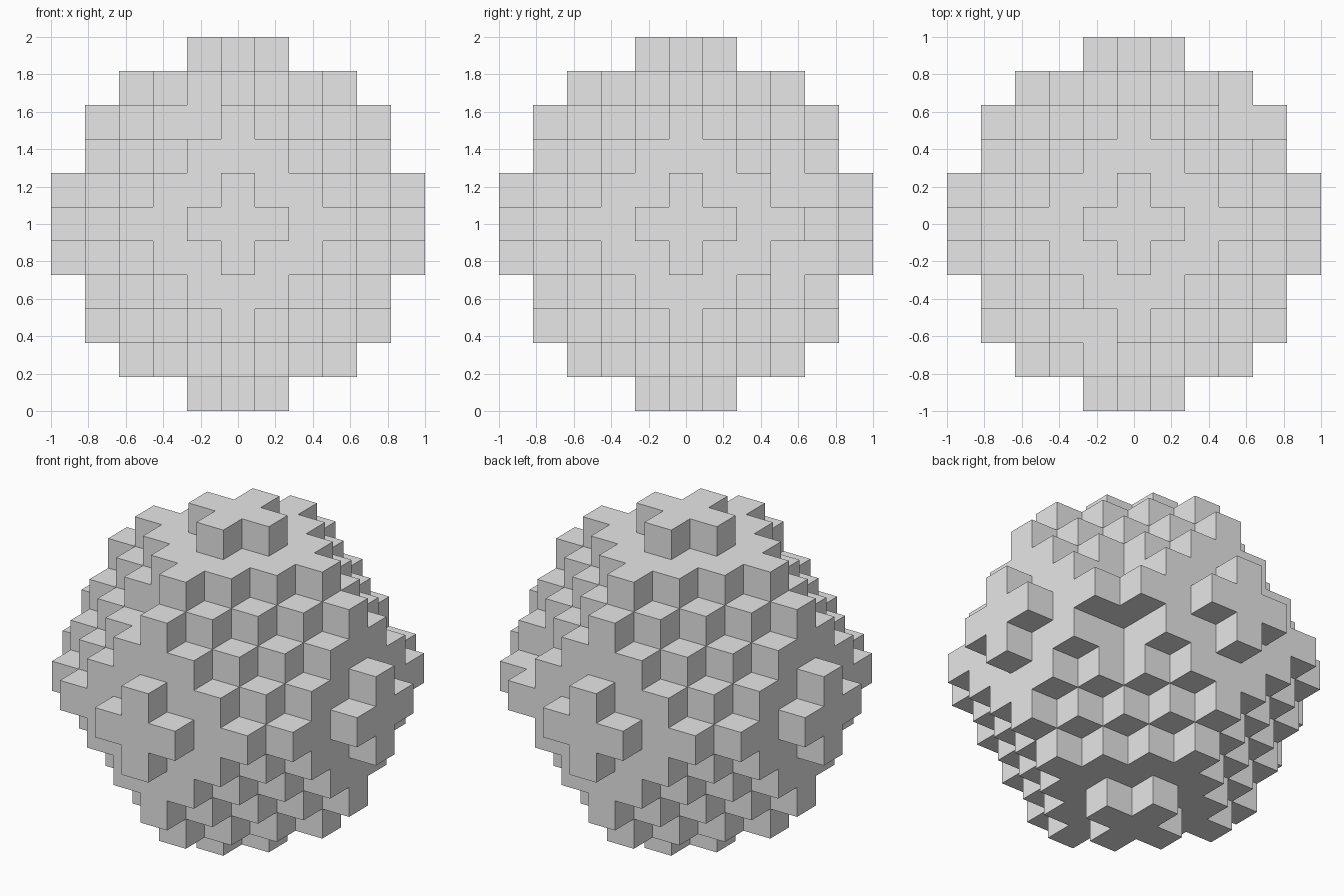
import bpy
import bmesh
from mathutils import Vector

cube = bpy.data.objects.get("Cube")
if cube:
    bpy.data.objects.remove(cube, do_unlink=True)

RADIUS = 5                       # cells on each side of the centre cell
CELL = 2 / (2 * RADIUS + 1)
CHIPPED = {(3, 3, 1), (3, 3, -1), (-1, -3, 3)}   # single blocks left out


def filled(cell):
    """Rounded octahedron: a ball cut by eight diagonal planes."""
    in_ball = sum(c * c for c in cell) <= RADIUS * RADIUS + 1
    in_octahedron = sum(abs(c) for c in cell) <= RADIUS + 2
    return in_ball and in_octahedron and tuple(cell) not in CHIPPED


def add_face(bm, cell, axis, sign):
    """One outward square on the given side of a block."""
    normal, u, v = (Vector([float(i == (axis + n) % 3) for i in range(3)])
                    for n in range(3))
    middle = Vector(cell) + normal * sign / 2
    corners = [middle + (u * a + v * b) / 2
               for a, b in ((-1, -1), (1, -1), (1, 1), (-1, 1))]
    bm.faces.new([bm.verts.new(c * CELL + Vector((0, 0, 1)))
                  for c in corners[::sign]])


# Outer skin of the stacked blocks
bm = bmesh.new()
span = range(-RADIUS, RADIUS + 1)
for cell in ((x, y, z) for x in span for y in span for z in span):
    if not filled(cell):
        continue
    for axis in range(3):
        for sign in (-1, 1):
            neighbour = list(cell)
            neighbour[axis] += sign
            if not filled(neighbour):
                add_face(bm, cell, axis, sign)
bmesh.ops.remove_doubles(bm, verts=bm.verts, dist=CELL / 100)

mesh = bpy.data.meshes.new("block_ball")
bm.to_mesh(mesh)
bm.free()
ball = bpy.data.objects.new("block_ball", mesh)
bpy.context.collection.objects.link(ball)

# Plain grey
grey = bpy.data.materials.new("light_grey")
grey.use_nodes = True
colour = (0.8, 0.8, 0.8, 1)
grey.diffuse_color = colour
grey.node_tree.nodes["Principled BSDF"].inputs["Base Color"].default_value = colour
mesh.materials.append(grey)
